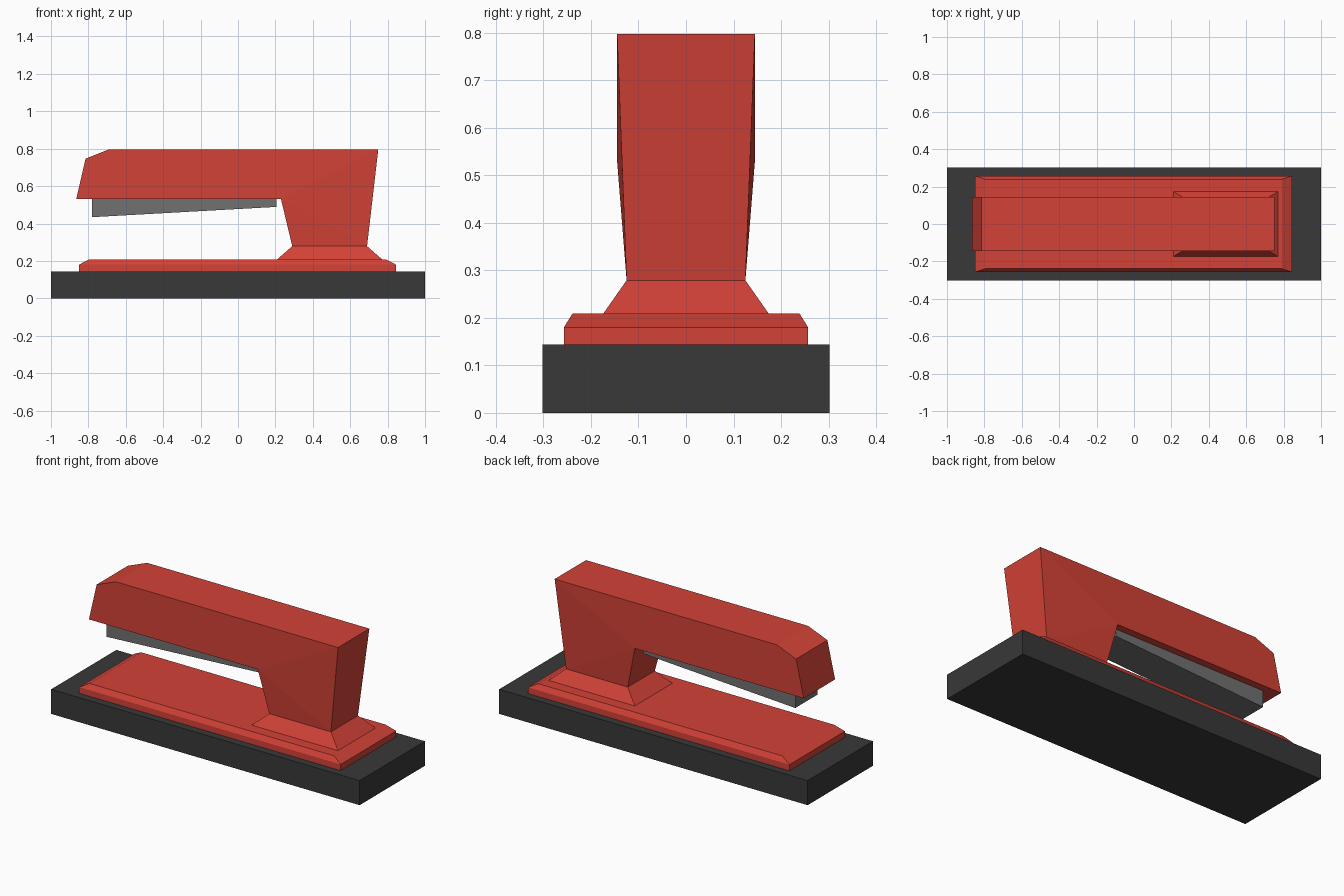
import bpy, bmesh

if "Cube" in bpy.data.objects:
    bpy.data.objects.remove(bpy.data.objects["Cube"])


def material(name, rgb):
    m = bpy.data.materials.new(name)
    m.diffuse_color = (*rgb, 1)
    m.use_nodes = True
    m.node_tree.nodes["Principled BSDF"].inputs["Base Color"].default_value = m.diffuse_color
    return m


RED = material("red", (0.65, 0.055, 0.038))
DARK = material("charcoal", (0.04, 0.04, 0.04))
GREY = material("steel grey", (0.165, 0.165, 0.165))


def make_object(name, bm, mat):
    bmesh.ops.recalc_face_normals(bm, faces=bm.faces)
    mesh = bpy.data.meshes.new(name)
    bm.to_mesh(mesh)
    bm.free()
    mesh.materials.append(mat)
    obj = bpy.data.objects.new(name, mesh)
    bpy.context.collection.objects.link(obj)
    return obj


def stacked(name, layers, mat):
    """Solid from rectangular layers (x0, x1, half_width, z), bottom to top."""
    bm = bmesh.new()
    rings = [[bm.verts.new(p) for p in ((a, -w, z), (b, -w, z), (b, w, z), (a, w, z))]
             for a, b, w, z in layers]
    for lo, hi in zip(rings, rings[1:]):
        for i in range(4):
            j = (i + 1) % 4
            bm.faces.new((lo[i], lo[j], hi[j], hi[i]))
    bm.faces.new(rings[0][::-1])
    bm.faces.new(rings[-1])
    return make_object(name, bm, mat)


def side_profile(name, points, sides, mat):
    """Mirrored solid from a side outline (x, z, half_width); sides lists the side faces."""
    bm = bmesh.new()
    front = [bm.verts.new((x, -w, z)) for x, z, w in points]
    back = [bm.verts.new((x, w, z)) for x, z, w in points]
    for face in sides:
        bm.faces.new([front[i] for i in face])
        bm.faces.new([back[i] for i in reversed(face)])
    n = len(points)
    for i in range(n):
        j = (i + 1) % n
        bm.faces.new((front[i], back[i], back[j], front[j]))
    return make_object(name, bm, mat)


# Dark base block
stacked("base", [(-1, 1, 0.302, 0), (-1, 1, 0.302, 0.144)], DARK)

# Red bed plate with chamfered top edge
stacked("bed_plate", [(-0.85, 0.845, 0.257, 0.144), (-0.85, 0.845, 0.257, 0.18),
                      (-0.795, 0.79, 0.239, 0.209)], RED)

# Flared foot under the column
stacked("foot", [(0.21, 0.77, 0.174, 0.209), (0.29, 0.69, 0.125, 0.279)], RED)

# Arm and column in one piece, narrowing towards the foot
W = 0.145
side_profile("arm", [(-0.865, 0.53, W), (-0.815, 0.747, W), (-0.69, 0.797, W),
                     (0.75, 0.797, W), (0.69, 0.279, 0.125), (0.29, 0.279, 0.125),
                     (0.23, 0.53, W)],
             [(0, 1, 2, 3, 6), (3, 4, 6), (4, 5, 6)], RED)

# Tapered staple magazine under the arm
M = 0.102
side_profile("magazine", [(-0.78, 0.434, M), (-0.78, 0.535, M), (0.205, 0.535, M),
                          (0.205, 0.489, M)], [(0, 1, 2, 3)], GREY)
